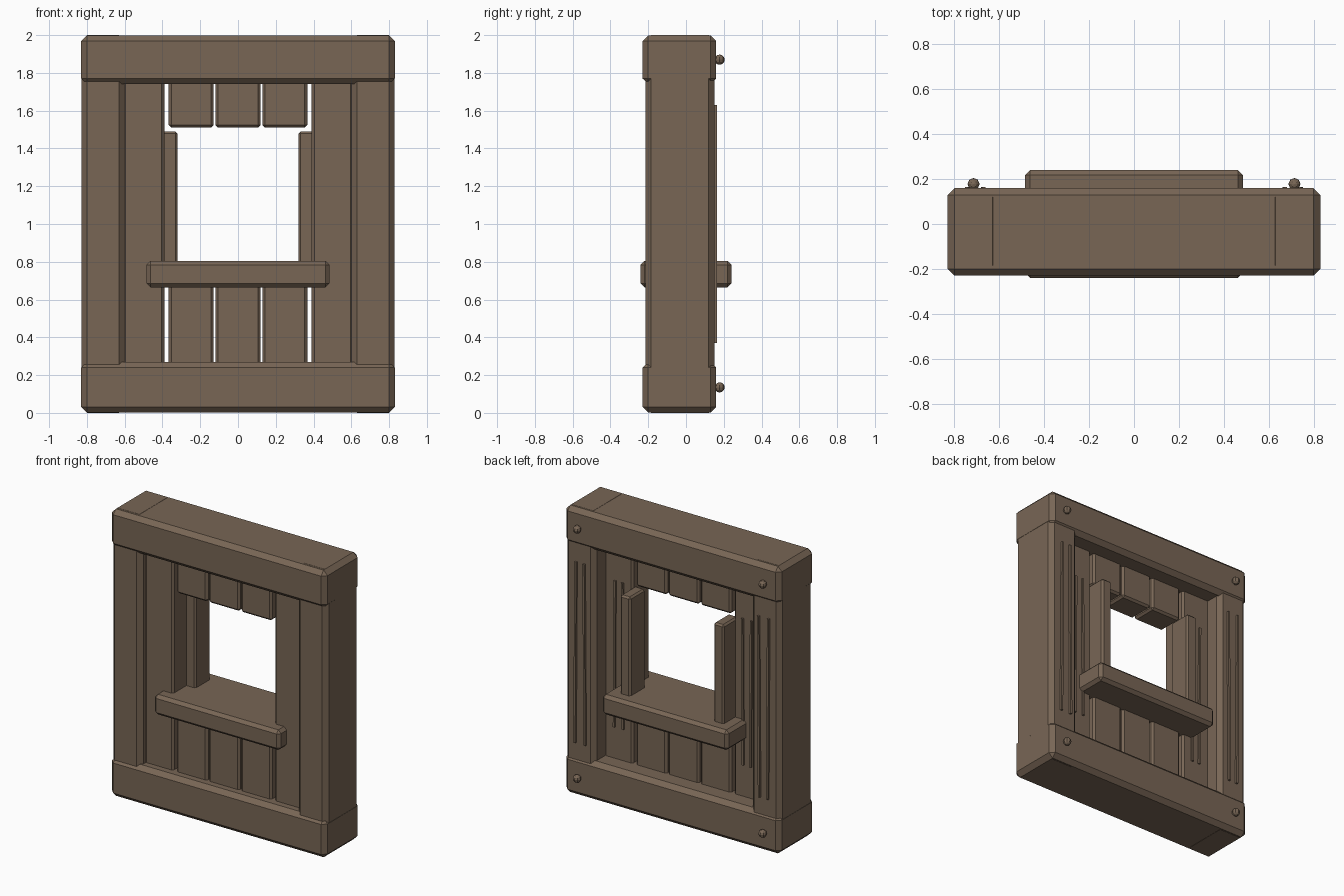
import bpy
import bmesh
import math
from mathutils import Matrix, Vector

cube = bpy.data.objects.get("Cube")
if cube:
    bpy.data.objects.remove(cube, do_unlink=True)

COLOUR = (0.188, 0.133, 0.091, 1.0)
wood = bpy.data.materials.new("weathered_wood")
wood.use_nodes = True
wood.diffuse_color = COLOUR
shader = wood.node_tree.nodes["Principled BSDF"]
shader.inputs["Base Color"].default_value = COLOUR
shader.inputs["Roughness"].default_value = 0.9


def finish(name, bm):
    mesh = bpy.data.meshes.new(name)
    bm.to_mesh(mesh)
    bm.free()
    mesh.materials.append(wood)
    obj = bpy.data.objects.new(name, mesh)
    bpy.context.collection.objects.link(obj)
    return obj


def beam(name, x, y, z, bevel=0.0, tilt=0.0):
    """Chamfered box spanning the (low, high) pairs x, y and z."""
    low, high = (Vector(c) for c in zip(x, y, z))
    bm = bmesh.new()
    bmesh.ops.create_cube(bm, size=1)
    bmesh.ops.scale(bm, vec=high - low, verts=bm.verts)
    if bevel:
        bmesh.ops.bevel(bm, geom=bm.edges[:], offset=bevel, segments=1,
                        affect='EDGES', clamp_overlap=True)
    bmesh.ops.rotate(bm, matrix=Matrix.Rotation(tilt, 3, 'Y'), verts=bm.verts)
    bmesh.ops.translate(bm, vec=(low + high) / 2, verts=bm.verts)
    return finish(name, bm)


def span(side, a, b):
    """Range from a to b on one side of the centre."""
    return tuple(sorted((side * a, side * b)))


def bolt(name, x, z):
    bm = bmesh.new()
    bmesh.ops.create_uvsphere(bm, u_segments=8, v_segments=6, radius=0.027)
    bmesh.ops.translate(bm, vec=(x, 0.178, z), verts=bm.verts)
    finish(name, bm)


# Outer frame rails
beam("bottom_rail", (-0.83, 0.83), (-0.23, 0.16), (0.001, 0.27), 0.03)
beam("top_rail", (-0.83, 0.83), (-0.23, 0.16), (1.74, 1.999), 0.03)

# Sides: frame posts, wide boards, window jambs, grain strips and bolts
for side, label in ((1, "left"), (-1, "right")):
    beam(label + "_post", span(side, 0.60, 0.829), (-0.215, 0.15), (0, 2), 0.03)
    beam(label + "_wide_board", span(side, 0.39, 0.61), (-0.157, 0.03), (0.2, 1.8), 0.014)
    beam(label + "_jamb", span(side, 0.32, 0.40), (-0.01, 0.157), (0.74, 1.49), 0.012)
    for i, x in enumerate((0.672, 0.742)):
        beam(f"{label}_post_grain_{i}", span(side, x - 0.007, x + 0.007),
             (0.14, 0.165), (0.37, 1.63), tilt=0.006 * (-1) ** i)
    for i, x in enumerate((0.462, 0.525)):
        beam(f"{label}_board_grain_{i}", span(side, x - 0.007, x + 0.007),
             (0.02, 0.042), (0.49, 1.51), tilt=0.006 * (-1) ** i)
    for z, level in ((0.135, "lower"), (1.87, "upper")):
        bolt(f"{label}_{level}_bolt", side * 0.715, z)

# Short boards above and below the opening
for i in (-1, 0, 1):
    x = (i * 0.248 - 0.119, i * 0.248 + 0.119)
    beam(f"lower_board_{i + 2}", x, (-0.157, 0.03), (0.2, 0.73), 0.014)
    beam(f"upper_board_{i + 2}", x, (-0.157, 0.03), (1.51, 1.8), 0.014)

# Window sill
beam("window_sill", (-0.485, 0.485), (-0.24, 0.24), (0.665, 0.805), 0.021)
